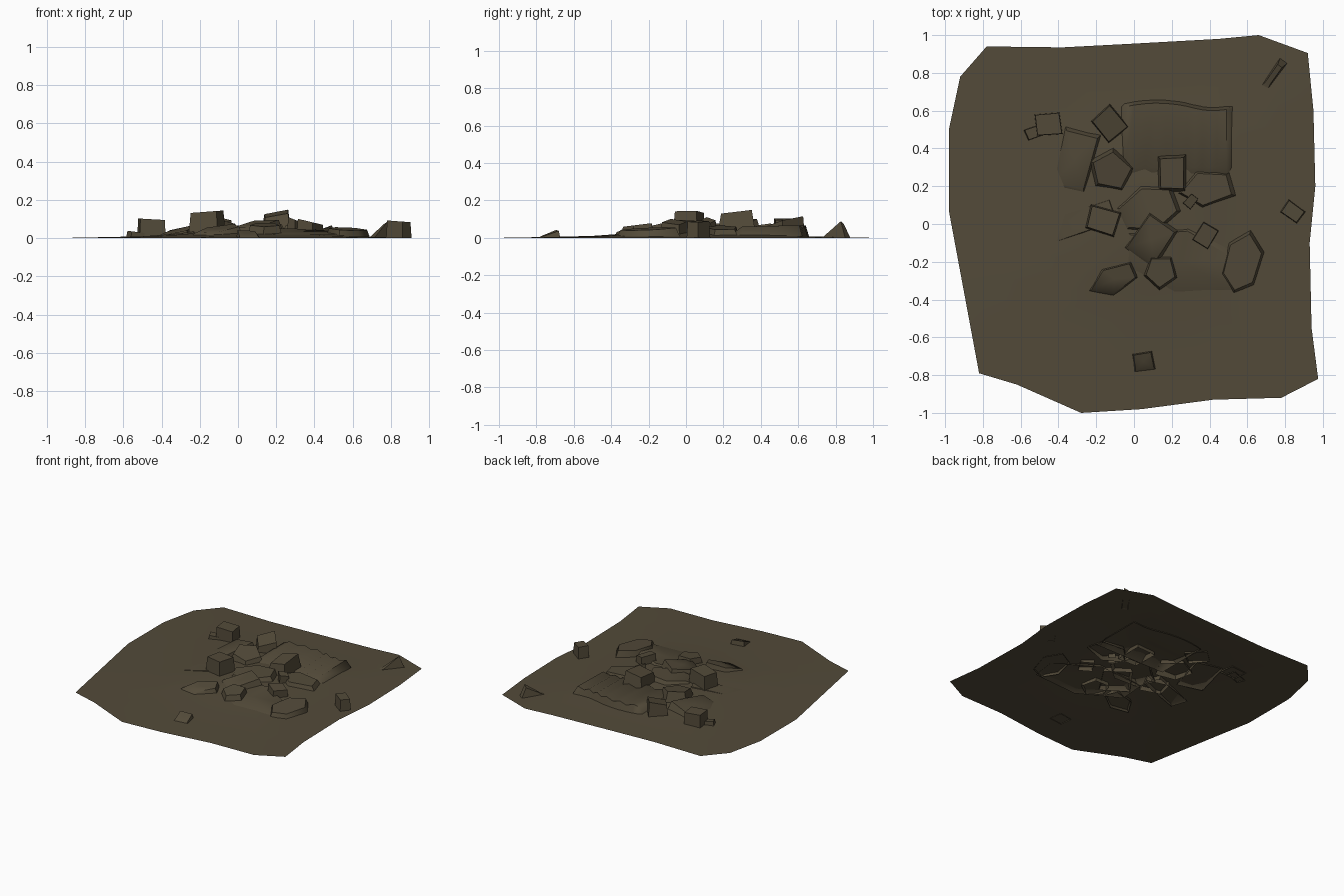
import bpy, bmesh, math, random
from mathutils import Vector

if "Cube" in bpy.data.objects:
    bpy.data.objects.remove(bpy.data.objects["Cube"])

random.seed(4)
earth = bpy.data.materials.new("dark earth brown")
earth.diffuse_color = (0.086, 0.069, 0.041, 1)
earth.use_nodes = True
earth.node_tree.nodes["Principled BSDF"].inputs["Base Color"].default_value = earth.diffuse_color


def finish(name, bm, angle):
    bmesh.ops.recalc_face_normals(bm, faces=bm.faces)
    me = bpy.data.meshes.new(name)
    bm.to_mesh(me)
    bm.free()
    me.materials.append(earth)
    ob = bpy.data.objects.new(name, me)
    bpy.context.collection.objects.link(ob)
    bpy.ops.object.select_all(action='DESELECT')
    ob.select_set(True)
    bpy.context.view_layer.objects.active = ob
    bpy.ops.object.shade_smooth_by_angle(angle=math.radians(angle))
    return ob


def stack(name, rings, angle):
    """Join rings of points from the bottom up and cap the last one."""
    bm = bmesh.new()
    loops = [[bm.verts.new(p) for p in r] for r in rings]
    n = len(loops[0])
    for a, b in zip(loops, loops[1:]):
        for i in range(n):
            j = (i + 1) % n
            bm.faces.new((a[i], a[j], b[j], b[i]))
    mid = bm.verts.new(sum((v.co for v in loops[-1]), Vector()) / n)
    for i in range(n):
        bm.faces.new((loops[-1][i], loops[-1][(i + 1) % n], mid))
    return finish(name, bm, angle)


def rock(name, x, y, sx, sy, rot, h, tx=0, ty=0, flare=1.15, sides=4):
    """Broken block: wider foot, tilted top (tx, ty = height change to +x, +y)."""
    foot, top = [], []
    for i in range(sides):
        a = 2 * math.pi * (i + 0.5) / sides
        k = 1.3 if sides == 4 else 1.05
        u = math.cos(a) * k * sx / 2 * random.uniform(.93, 1.07)
        v = math.sin(a) * k * sy / 2 * random.uniform(.93, 1.07)
        c, s = math.cos(math.radians(rot)), math.sin(math.radians(rot))
        dx, dy = u * c - v * s, u * s + v * c
        z = max(.008, h + tx * dx / sx * 2 + ty * dy / sy * 2)
        foot.append((x + dx * flare, y + dy * flare, 0.002))
        top.append((x + dx, y + dy, z))
    return stack(name, [foot, top], 50)


# ground sheet with a ragged outline, barely rising to the middle
outline = [(-.98, .5), (-.98, .07), (-.90, -.36), (-.82, -.79), (-.62, -.85),
           (-.28, -1), (.04, -.98), (.42, -.93), (.78, -.92), (.975, -.82),
           (.94, -.55), (.93, -.1), (.96, .2), (.95, .6), (.92, .905),
           (.66, 1), (.45, .98), (0, .955), (-.38, .935), (-.78, .94), (-.92, .78)]
cx, cy = 0.1, 0.1
rings = [[(cx + (x - cx) * k, cy + (y - cy) * k, z) for x, y in outline]
         for k, z in ((1, 0), (.8, .004), (.55, .01), (.4, .022), (.2, .04))]
stack("ground_sheet", rings, 60)

# pleated slab at the back of the heap
bm = bmesh.new()
xs = (-.05, 0, .06, .11, .17, .23, .28, .32, .36, .40, .44, .49)
rows = []
for i, x in enumerate(xs):
    bump = 0.055 + (0.012 if i % 2 else -0.006)
    yb = .64 + .02 * math.sin(i * .5)
    rows.append([bm.verts.new(p) for p in
                 ((x, .22, .0), (x, .30, bump * .9), (x, yb - .02, bump), (x, yb, 0))])
rows.insert(0, [bm.verts.new((-.07, v.co.y, 0)) for v in rows[0]])
rows.append([bm.verts.new((.525, v.co.y, 0)) for v in rows[-1]])
for a, b in zip(rows, rows[1:]):
    for j in range(3):
        bm.faces.new((a[j], a[j + 1], b[j + 1], b[j]))
finish("pleated_slab", bm, 55)

# tall blocks standing out of the heap
rock("back_left_block", -.455, .53, .14, .12, 5, .099, -.004, .0, 1.05)
rock("west_block", -.165, .02, .16, .13, -15, .138, .006, .0, 1.15)
rock("centre_back_block", .20, .27, .13, .17, 0, .128, .012, .01, 1.3)
rock("east_edge_block", .84, .065, .105, .08, -35, .088, -.004, .0, 1.1)
rock("back_peak_block", -.13, .53, .13, .15, 40, .09, .005, .02, 1.1)

# mid-size rubble of the heap
rock("north_west_boulder", -.12, .28, .21, .19, -25, .085, -.012, .015, 1.3, 5)
rock("centre_boulder", .08, .08, .30, .22, 20, .065, .01, .005, 1.3, 6)
rock("south_boulder", .14, -.25, .16, .16, 15, .07, .0, .01, 1.25, 5)
rock("south_west_boulder", -.10, -.29, .25, .13, 25, .05, .01, .015, 1.2, 5)
rock("south_east_boulder", .57, -.21, .18, .29, -15, .048, -.006, .008, 1.15, 6)
rock("east_boulder", .39, .19, .26, .18, 10, .055, -.012, .0, 1.25, 5)
rock("east_cube", .38, -.06, .10, .12, -30, .085, -.012, .0, 1.1)
rock("tilted_chip", .30, .12, .05, .07, -40, .095, -.01, .0, 1.1)
rock("centre_wedge", .09, -.08, .18, .22, -35, .075, .012, .015, 1.3)

# low slabs around and between
rock("west_slab", -.27, .02, .38, .13, 18, .03, .022, .0, 1.1)
rock("north_west_slab", -.31, .34, .17, .30, -15, .042, .02, .01, 1.2)
rock("south_slab", .25, -.2, .6, .30, -12, .035, .0, .015, 1.25, 6)

# scattered debris
rock("front_stone", .05, -.73, .10, .09, 10, .022, -.006, .018, 1.15)
rock("back_right_ridge", .74, .79, .03, .13, -35, .036, .014, .02, 1.6)
rock("left_chip", -.51, .49, .13, .06, 20, .03, -.008, .0, 1.1)
